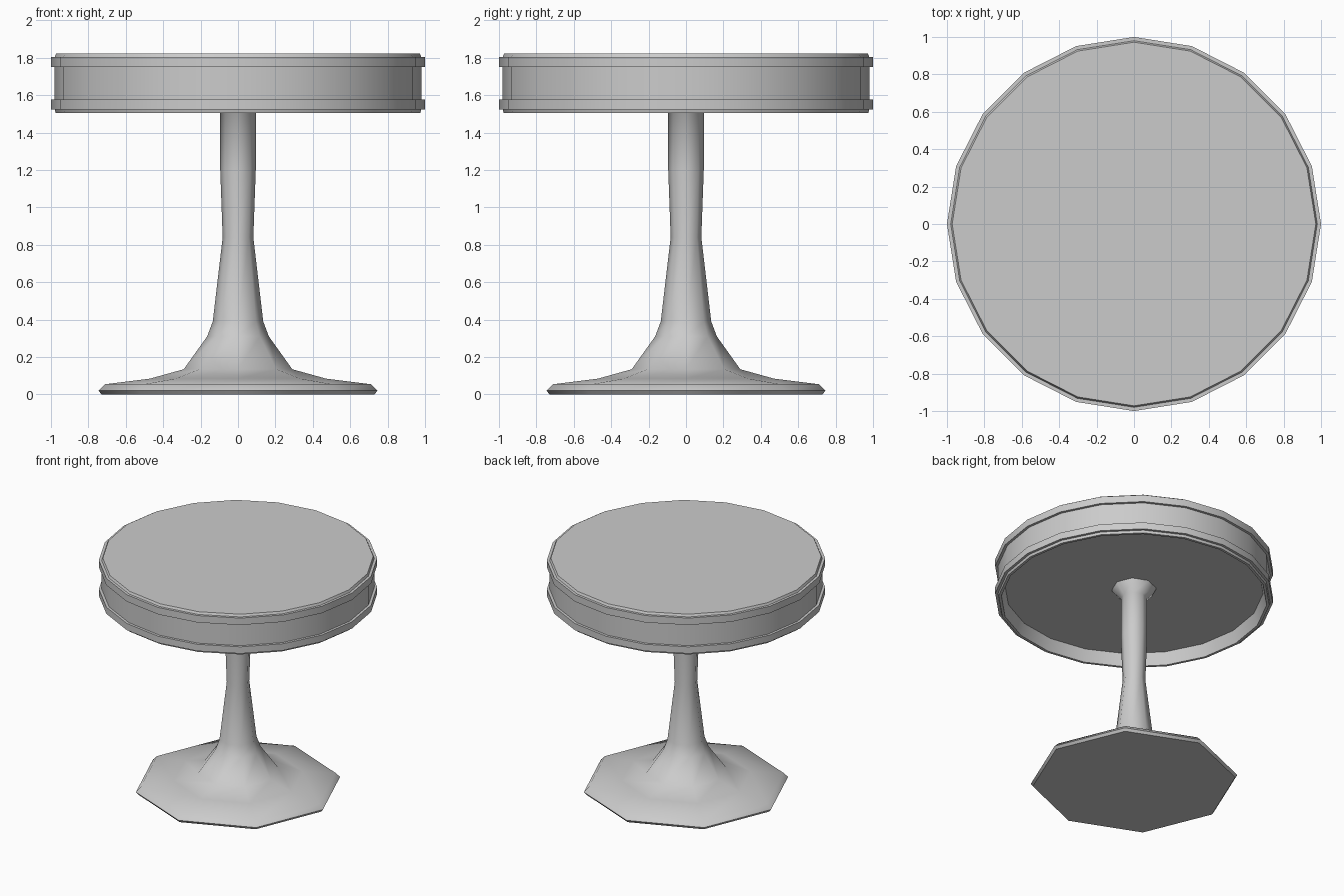
import bpy, bmesh
from math import cos, sin, pi, radians

if "Cube" in bpy.data.objects:
    bpy.data.objects.remove(bpy.data.objects["Cube"])


def lathe(name, profile, sides, smooth_angle):
    """Solid of revolution from (radius, z) rings, with flat polygon caps."""
    bm = bmesh.new()
    rings = []
    for r, z in profile:
        rings.append([bm.verts.new((r * cos(2 * pi * i / sides),
                                    r * sin(2 * pi * i / sides), z))
                      for i in range(sides)])
    for a, b in zip(rings, rings[1:]):
        for i in range(sides):
            j = (i + 1) % sides
            bm.faces.new((a[i], a[j], b[j], b[i]))
    bm.faces.new(rings[0][::-1])
    bm.faces.new(rings[-1])
    bmesh.ops.recalc_face_normals(bm, faces=bm.faces)
    mesh = bpy.data.meshes.new(name)
    bm.to_mesh(mesh)
    bm.free()
    obj = bpy.data.objects.new(name, mesh)
    bpy.context.collection.objects.link(obj)
    bpy.ops.object.select_all(action='DESELECT')
    obj.select_set(True)
    bpy.context.view_layer.objects.active = obj
    bpy.ops.object.shade_smooth_by_angle(angle=radians(smooth_angle))
    return obj


# Octagonal foot sweeping up into the column, with a collar under the top
lathe("pedestal", [
    (0.73, 0.0), (0.745, 0.02), (0.71, 0.055), (0.47, 0.085),
    (0.29, 0.135), (0.165, 0.31), (0.135, 0.39), (0.082, 0.84),
    (0.095, 1.20), (0.095, 1.52), (0.16, 1.59), (0.16, 1.61),
], 8, 48)

# Round top: recessed underside, apron band between two raised lips
lathe("table_top", [
    (0.93, 1.60), (0.955, 1.505), (0.975, 1.505), (0.98, 1.524),
    (1.0, 1.524), (1.0, 1.577), (0.98, 1.577),
    (0.98, 1.75), (1.0, 1.75), (1.0, 1.805), (0.98, 1.805),
    (0.972, 1.823),
], 20, 35)
